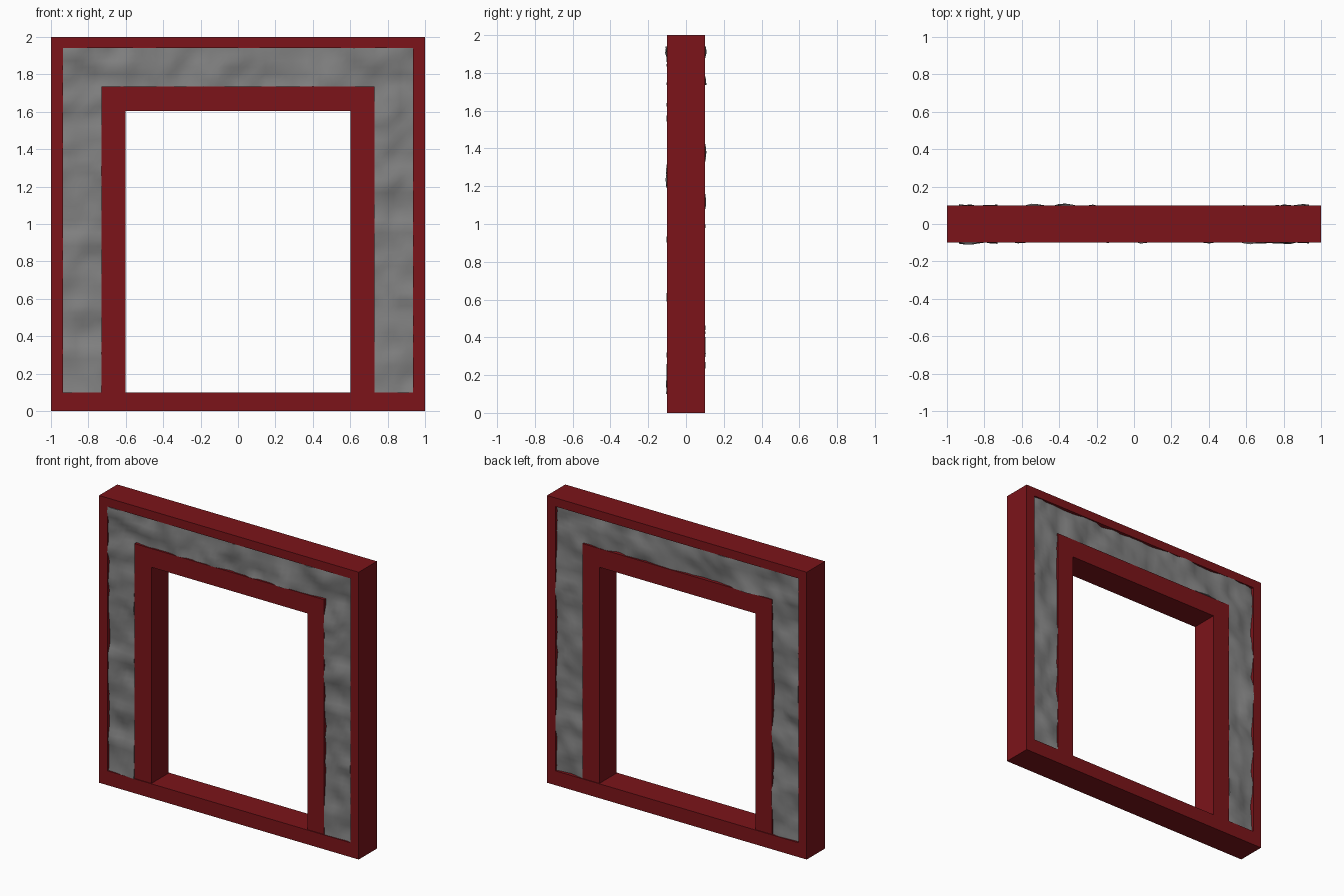
import bpy, bmesh
from mathutils import Vector, noise

if "Cube" in bpy.data.objects:
    bpy.data.objects.remove(bpy.data.objects["Cube"])


def material(name, rgb):
    m = bpy.data.materials.new(name)
    m.diffuse_color = (*rgb, 1)
    m.use_nodes = True
    m.node_tree.nodes["Principled BSDF"].inputs["Base Color"].default_value = m.diffuse_color
    return m


RED = material("red_paint", (0.2, 0.007, 0.01))
STONE = material("grey_stone", (0.22, 0.22, 0.22))


def add_object(name, bm, mat):
    bmesh.ops.recalc_face_normals(bm, faces=bm.faces[:])
    me = bpy.data.meshes.new(name)
    bm.to_mesh(me)
    bm.free()
    me.materials.append(mat)
    ob = bpy.data.objects.new(name, me)
    bpy.context.collection.objects.link(ob)
    return ob


def prism(name, outline, half_depth):
    """Extrude an x-z outline through y."""
    bm = bmesh.new()
    face = bm.faces.new([bm.verts.new((x, -half_depth, z)) for x, z in outline])
    new = bmesh.ops.extrude_face_region(bm, geom=[face])["geom"]
    verts = [v for v in new if isinstance(v, bmesh.types.BMVert)]
    bmesh.ops.translate(bm, verts=verts, vec=(0, 2 * half_depth, 0))
    # extrude_face_region keeps the first cap when it is a lone face
    return add_object(name, bm, RED)


def arch(xo, xi, z0, zi, zo):
    return [(-xo, z0), (-xo, zo), (xo, zo), (xo, z0),
            (xi, z0), (xi, zi), (-xi, zi), (-xi, z0)]


# Red frames and sill
prism("outer_frame", arch(1.0, 0.935, 0.1, 1.94, 2.0), 0.1)
prism("inner_frame", arch(0.73, 0.6, 0.1, 1.605, 1.735), 0.095)
prism("sill", [(-1, 0), (-1, 0.1), (1, 0.1), (1, 0)], 0.1)

# Rough stone infill: arch-shaped grid on both sides with noisy relief
XO, XI, Z0, ZI, ZO = 0.935, 0.73, 0.1, 1.735, 1.94


def steps(a, b, n):
    return [a + (b - a) * i / n for i in range(n)]


xs = steps(-XO, -XI, 6) + steps(-XI, XI, 40) + steps(XI, XO, 6) + [XO]
zs = steps(Z0, ZI, 46) + steps(ZI, ZO, 6) + [ZO]


def relief(x, z, side):
    p = Vector((x * 6, side * 20 + 3, z * 6))
    return 0.088 + 0.024 * noise.noise(p) + 0.014 * noise.noise(p * 2.3)


bm = bmesh.new()
sheets = {}
for side in (-1, 1):
    for i, x in enumerate(xs):
        for j, z in enumerate(zs):
            if abs(x) > XI - 1e-4 or z > ZI - 1e-4:
                sheets[side, i, j] = bm.verts.new((x, side * relief(x, z, side), z))
    for i in range(len(xs) - 1):
        for j in range(len(zs) - 1):
            if abs(xs[i] + xs[i + 1]) / 2 > XI or (zs[j] + zs[j + 1]) / 2 > ZI:
                bm.faces.new([sheets[side, a, b] for a, b in
                              ((i, j), (i + 1, j), (i + 1, j + 1), (i, j + 1))])
# Close the rim between the two sheets
rim = [e for e in bm.edges if e.is_boundary]
bmesh.ops.bridge_loops(bm, edges=rim)
stone = add_object("stone_infill", bm, STONE)

bpy.context.view_layer.objects.active = stone
stone.select_set(True)
bpy.ops.object.shade_smooth_by_angle(angle=0.7)
